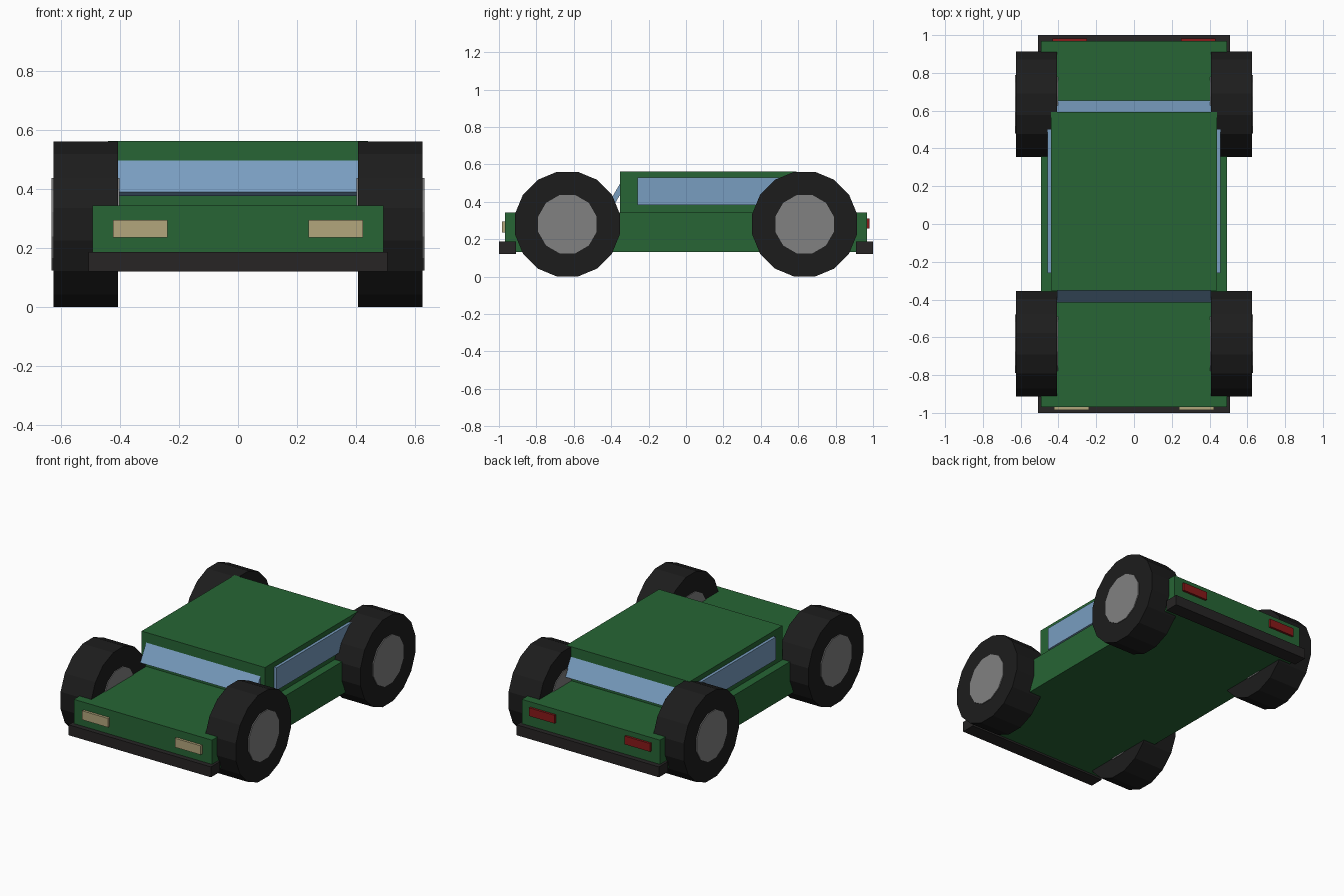
import bpy, math
from mathutils import Matrix

if "Cube" in bpy.data.objects:
    bpy.data.objects.remove(bpy.data.objects["Cube"])


def mat(name, r, g, b):
    m = bpy.data.materials.new(name)
    m.diffuse_color = (r, g, b, 1)
    m.use_nodes = True
    m.node_tree.nodes["Principled BSDF"].inputs["Base Color"].default_value = m.diffuse_color
    return m


GREEN = mat("green_paint", 0.02, 0.13, 0.035)
GLASS = mat("blue_glass", 0.19, 0.34, 0.53)
BLACK = mat("black_rubber", 0.012, 0.012, 0.012)
TRIM = mat("dark_trim", 0.02, 0.018, 0.018)
CREAM = mat("cream_lamp", 0.45, 0.38, 0.2)
RED = mat("red_lamp", 0.25, 0.01, 0.01)
METAL = mat("grey_metal", 0.22, 0.22, 0.22)


def box(name, x, y, z, m):
    """Box from (min, max) ranges on each axis."""
    bpy.ops.mesh.primitive_cube_add(size=1)
    o = bpy.context.object
    o.name = name
    o.location = [(r[0] + r[1]) / 2 for r in (x, y, z)]
    o.scale = [r[1] - r[0] for r in (x, y, z)]
    o.data.materials.append(m)
    return o


def disc(name, sides, apothem, x, y, z, m):
    """Cylinder along x with a flat side facing down."""
    bpy.ops.mesh.primitive_cylinder_add(
        vertices=sides, radius=apothem / math.cos(math.pi / sides),
        depth=x[1] - x[0])
    o = bpy.context.object
    o.name = name
    o.data.transform(Matrix.Rotation(math.pi / 2, 4, 'Y')
                     @ Matrix.Rotation(math.pi / sides, 4, 'Z'))
    o.location = ((x[0] + x[1]) / 2, y, z)
    o.data.materials.append(m)
    return o


# Lower body and cabin
box("body", (-0.492, 0.492), (-0.968, 0.968), (0.132, 0.343), GREEN)
box("cabin", (-0.44, 0.44), (-0.353, 0.592), (0.34, 0.562), GREEN)

# Bumpers
box("front_bumper", (-0.507, 0.507), (-1.0, -0.908), (0.12, 0.187), TRIM)
box("rear_bumper", (-0.507, 0.507), (0.908, 1.0), (0.12, 0.187), TRIM)

# Sloped glass panels, partly sunk into the cabin
for name, y, tilt in (("windshield", -0.354, -30), ("rear_window", 0.593, 30)):
    w = box(name, (-0.408, 0.408), (y - 0.015, y + 0.015), (0.37, 0.56), GLASS)
    w.rotation_euler.x = math.radians(tilt)

for side, s in (("right", 1), ("left", -1)):
    def span(a, b):
        return tuple(sorted((a * s, b * s)))

    # Side glass and lamps
    box(side + "_side_window", span(0.43, 0.458), (-0.26, 0.5), (0.383, 0.53), GLASS)
    box(side + "_headlight", span(0.238, 0.423), (-0.984, -0.95), (0.236, 0.294), CREAM)
    box(side + "_tail_light", span(0.25, 0.432), (0.95, 0.982), (0.257, 0.31), RED)

    # Wheels
    for end, y in (("front", -0.634), ("rear", 0.634)):
        disc(f"{end}_{side}_tire", 16, 0.28, span(0.407, 0.625), y, 0.28, BLACK)
        disc(f"{end}_{side}_hub", 12, 0.156, span(0.402, 0.631), y, 0.28, METAL)
